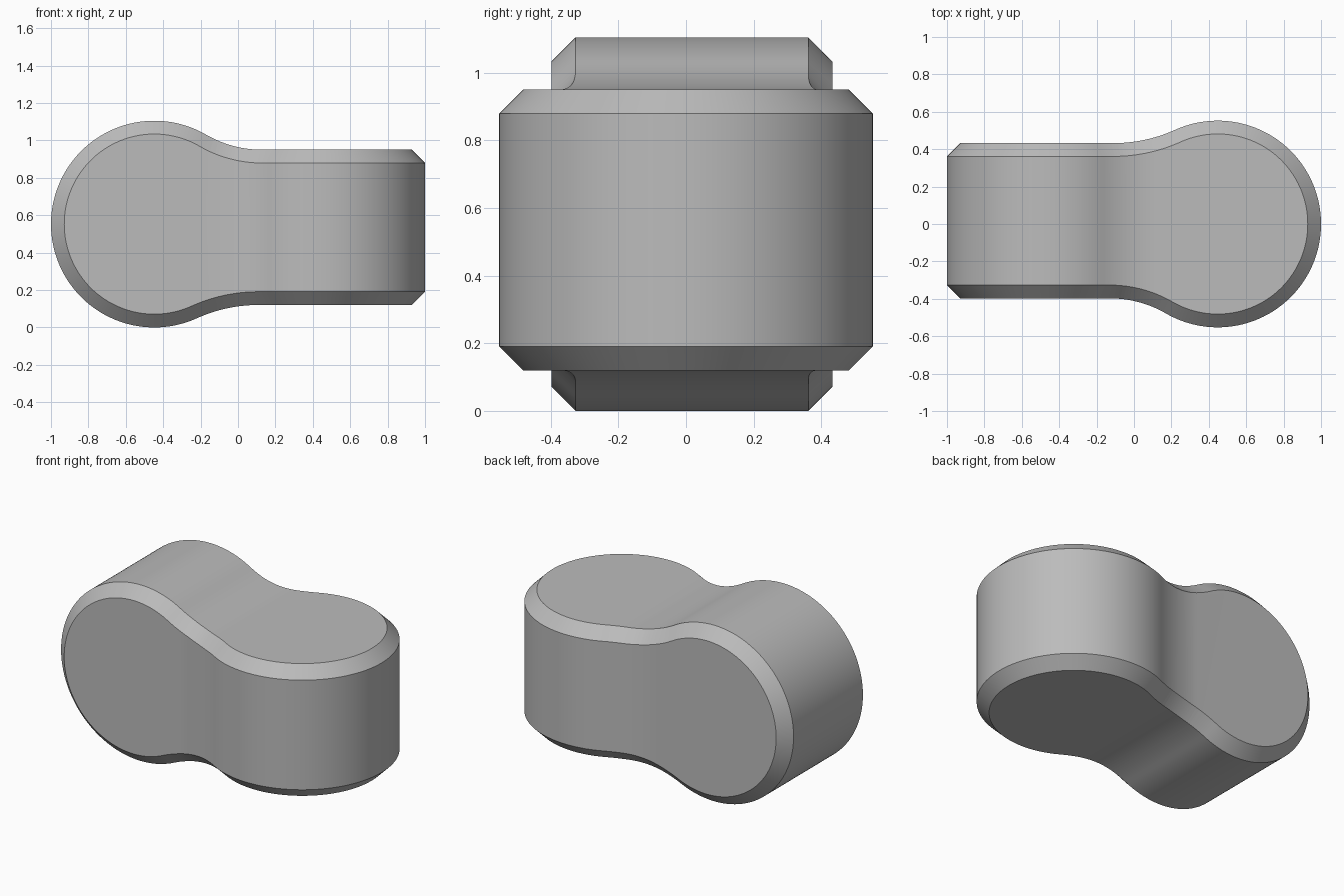
import bpy
import bmesh
from math import sin, cos, sqrt, atan2, pi

cube = bpy.data.objects.get("Cube")
if cube:
    bpy.data.objects.remove(cube, do_unlink=True)

R = 0.5525          # radius of each round lobe
LOBE_X = R - 1      # the lobe touches x = -1
BEVEL = 0.071


def neck(height, fillet, steps=20):
    """Upper half outline from the lobe's far left to the straight arm."""
    dx = sqrt((R + fillet) ** 2 - (height + fillet) ** 2)
    turn = atan2(height + fillet, dx)
    pts = []
    for i in range(3 * steps + 1):
        a = pi + (turn - pi) * i / (3 * steps)
        pts.append((LOBE_X + R * cos(a), R * sin(a)))
    for i in range(1, steps + 1):
        a = turn + pi + (pi / 2 - turn) * i / steps
        pts.append((LOBE_X + dx + fillet * cos(a), height + fillet + fillet * sin(a)))
    pts.append((1.3, height))
    return pts


def prism(name, outline, place):
    """Solid made by sweeping the outline between two depths."""
    bm = bmesh.new()
    near = [bm.verts.new(place(u, v, -1)) for u, v in outline]
    far = [bm.verts.new(place(u, v, 1)) for u, v in outline]
    bm.faces.new(near)
    bm.faces.new(far)
    n = len(outline)
    for i in range(n):
        j = (i + 1) % n
        bm.faces.new((near[i], near[j], far[j], far[i]))
    bmesh.ops.recalc_face_normals(bm, faces=bm.faces)
    mesh = bpy.data.meshes.new(name)
    bm.to_mesh(mesh)
    bm.free()
    obj = bpy.data.objects.new(name, mesh)
    bpy.context.collection.objects.link(obj)
    return obj


# Keyhole outline: the arm sits slightly off the lobe's centre line
upper = neck(0.3975, 0.6)
lower = [(u, -v) for u, v in neck(0.4325, 0.8)]
outline = upper + lower[:0:-1]

# Upright lobe on the left, crossed with the same outline turned about
body = prism("twisted_link", outline, lambda u, v, d: (u, d, v + R))
cutter = prism("link_cutter", outline, lambda u, v, d: (-u, -v, R + d))
cutter.hide_render = True

cut = body.modifiers.new("crossing", 'BOOLEAN')
cut.operation = 'INTERSECT'
cut.solver = 'EXACT'
cut.object = cutter
chamfer = body.modifiers.new("chamfer", 'BEVEL')
chamfer.width = BEVEL
chamfer.segments = 1
chamfer.limit_method = 'ANGLE'
chamfer.angle_limit = pi / 4
chamfer.use_clamp_overlap = False

bpy.ops.object.select_all(action='DESELECT')
body.select_set(True)
bpy.context.view_layer.objects.active = body
for name in ("crossing", "chamfer"):
    bpy.ops.object.modifier_apply(modifier=name)
bpy.data.objects.remove(cutter, do_unlink=True)
bpy.ops.object.shade_smooth_by_angle(angle=pi / 6)

# Plain grey
grey = bpy.data.materials.new("grey")
grey.use_nodes = True
colour = (0.5, 0.5, 0.5, 1)
grey.diffuse_color = colour
grey.node_tree.nodes["Principled BSDF"].inputs["Base Color"].default_value = colour
body.data.materials.clear()
body.data.materials.append(grey)
